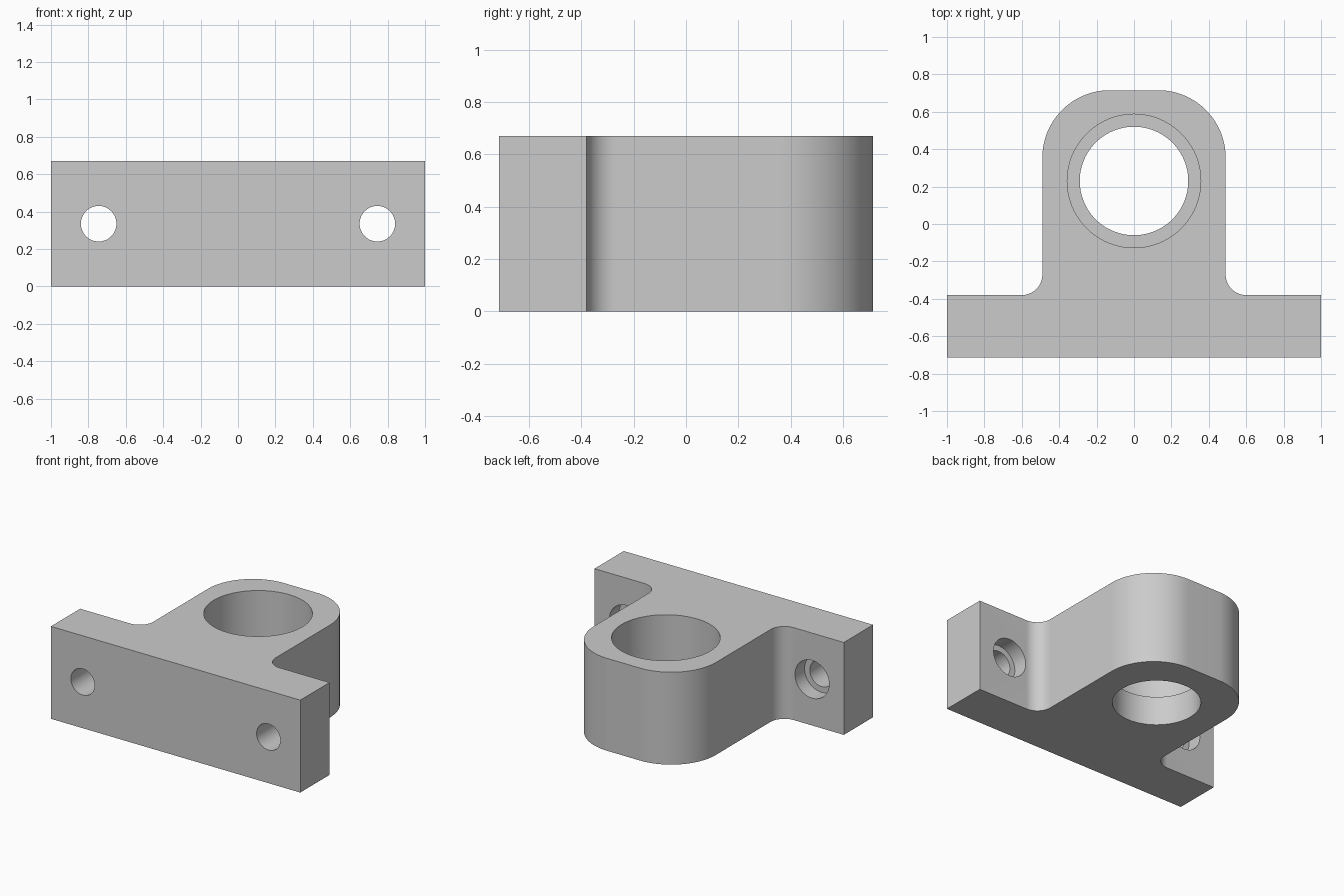
import bpy, bmesh
from math import sin, cos, pi, radians
from mathutils import Matrix, Vector

cube = bpy.data.objects.get("Cube")
if cube:
    bpy.data.objects.remove(cube, do_unlink=True)

HEIGHT = 0.67
FRONT, BACK, FLANGE_BACK = -0.715, 0.715, -0.38
HALF_BODY, CORNER, FILLET = 0.49, 0.36, 0.11

grey = bpy.data.materials.new("plain grey")
grey.use_nodes = True
grey.diffuse_color = (0.6, 0.6, 0.6, 1)
grey.node_tree.nodes["Principled BSDF"].inputs["Base Color"].default_value = (0.6, 0.6, 0.6, 1)


def make_object(name, bm):
    bmesh.ops.recalc_face_normals(bm, faces=bm.faces)
    mesh = bpy.data.meshes.new(name)
    bm.to_mesh(mesh)
    bm.free()
    mesh.materials.append(grey)
    obj = bpy.data.objects.new(name, mesh)
    bpy.context.collection.objects.link(obj)
    return obj


def arc(cx, cy, r, start, end, steps):
    angles = [radians(start + (end - start) * i / steps) for i in range(steps + 1)]
    return [(cx + r * cos(a), cy + r * sin(a)) for a in angles]


def stepped_cutter(name, profile, matrix, sides=96):
    """Solid of revolution from (radius, height) pairs."""
    bm = bmesh.new()
    rings = [[bm.verts.new((r * cos(2 * pi * i / sides), r * sin(2 * pi * i / sides), z))
              for i in range(sides)] for r, z in profile]
    for low, high in zip(rings, rings[1:]):
        for i in range(sides):
            j = (i + 1) % sides
            bm.faces.new((low[i], low[j], high[j], high[i]))
    bm.faces.new(rings[0])
    bm.faces.new(rings[-1])
    bm.transform(matrix)
    obj = make_object(name, bm)
    obj.hide_render = True
    return obj


# Bracket body: half outline, mirrored and extruded upward
half = [(1, FRONT), (1, FLANGE_BACK)]
half += arc(HALF_BODY + FILLET, FLANGE_BACK + FILLET, FILLET, 270, 180, 16)
half += arc(HALF_BODY - CORNER, BACK - CORNER, CORNER, 0, 90, 28)
outline = half + [(-x, y) for x, y in reversed(half)]
bm = bmesh.new()
base = bm.faces.new([bm.verts.new((x, y, 0)) for x, y in outline])
top = bmesh.ops.extrude_face_region(bm, geom=[base])
bmesh.ops.translate(bm, vec=Vector((0, 0, HEIGHT)),
                    verts=[g for g in top["geom"] if isinstance(g, bmesh.types.BMVert)])
bracket = make_object("bracket", bm)

# Main bore, wider above a seating ledge
cutters = [stepped_cutter("bore_cutter", [(0.29, -0.1), (0.29, 0.21), (0.357, 0.21), (0.357, HEIGHT + 0.1)],
                          Matrix.Translation((0, 0.23, 0)))]

# Counterbored bolt holes through the flange, wide end at the back
for side, x in (("left", 0.745), ("right", -0.745)):
    place = Matrix.Translation((x, FLANGE_BACK, HEIGHT / 2)) @ Matrix.Rotation(-pi / 2, 4, "X")
    cutters.append(stepped_cutter(side + "_bolt_cutter",
                                  [(0.095, -0.45), (0.095, -0.11), (0.137, -0.11), (0.137, 0.1)],
                                  place, 64))

bpy.ops.object.select_all(action="DESELECT")
bracket.select_set(True)
bpy.context.view_layer.objects.active = bracket
for cutter in cutters:
    mod = bracket.modifiers.new(cutter.name, "BOOLEAN")
    mod.operation = "DIFFERENCE"
    mod.solver = "EXACT"
    mod.object = cutter
    bpy.ops.object.modifier_apply(modifier=mod.name)
    bpy.data.objects.remove(cutter, do_unlink=True)

bpy.ops.object.shade_smooth_by_angle(angle=radians(30))
